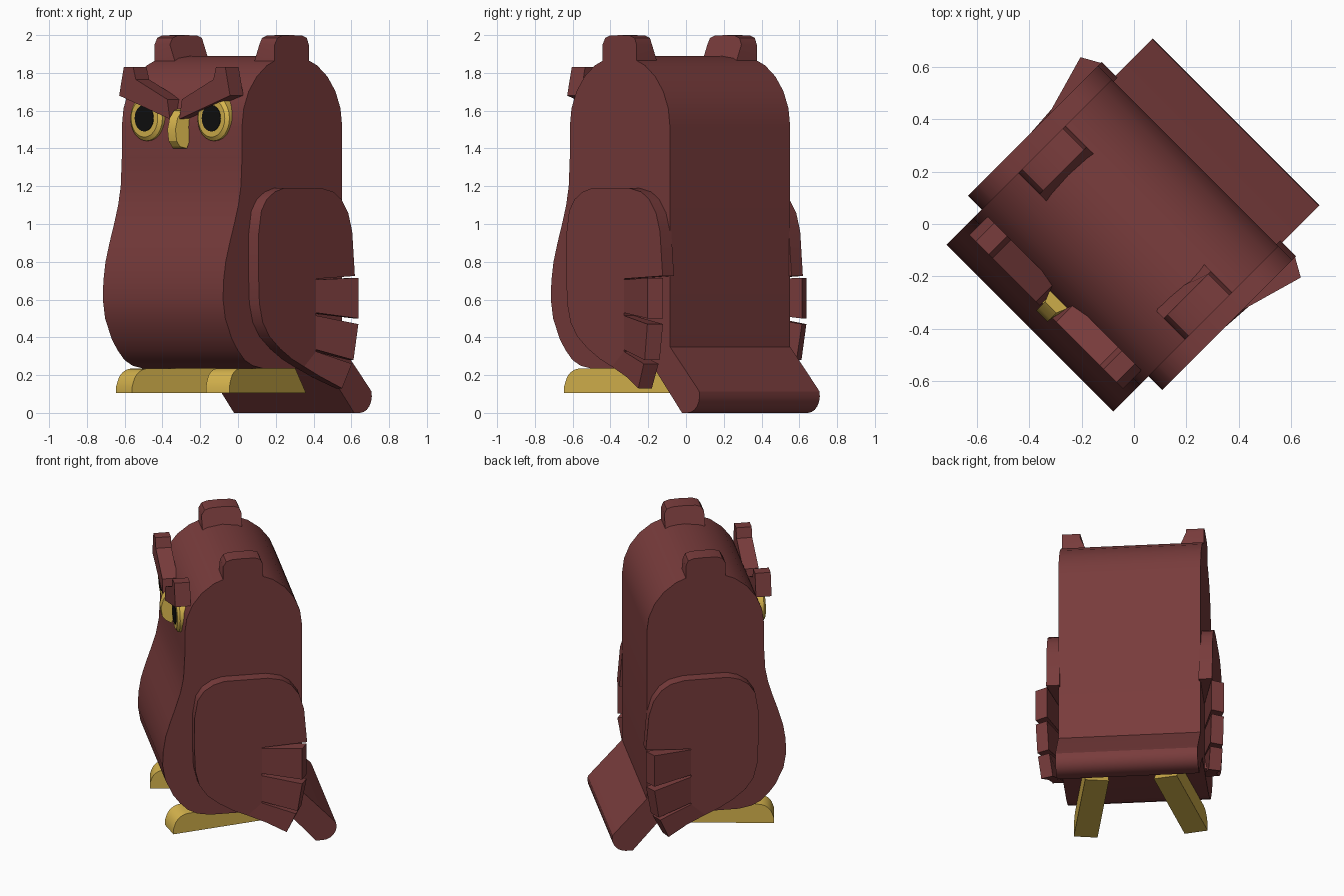
import bpy, bmesh, math
from mathutils import Matrix, Vector

if "Cube" in bpy.data.objects:
    bpy.data.objects.remove(bpy.data.objects["Cube"])

TURN = Matrix.Rotation(-math.pi / 4, 4, 'Z')  # the bird looks toward -x -y


def material(name, rgb):
    m = bpy.data.materials.new(name)
    m.use_nodes = True
    m.diffuse_color = (*rgb, 1)
    bsdf = m.node_tree.nodes["Principled BSDF"]
    bsdf.inputs["Base Color"].default_value = (*rgb, 1)
    return m


BROWN = material("red brown", (0.19, 0.045, 0.045))
YELLOW = material("golden yellow", (0.68, 0.46, 0.075))
BLACK = material("pupil black", (0.005, 0.005, 0.005))


def add_prism(bm, start, end):
    """Join two matching outlines into a closed solid."""
    a = [bm.verts.new(p) for p in start]
    b = [bm.verts.new(p) for p in end]
    bm.faces.new(a)
    bm.faces.new(b[::-1])
    for i in range(len(a)):
        j = (i + 1) % len(a)
        bm.faces.new((a[j], a[i], b[i], b[j]))


def finish(name, bm, mat, angle=30):
    bmesh.ops.recalc_face_normals(bm, faces=bm.faces[:])
    bm.transform(TURN)
    mesh = bpy.data.meshes.new(name)
    bm.to_mesh(mesh)
    bm.free()
    mesh.materials.append(mat)
    ob = bpy.data.objects.new(name, mesh)
    bpy.context.collection.objects.link(ob)
    bpy.ops.object.select_all(action='DESELECT')
    ob.select_set(True)
    bpy.context.view_layer.objects.active = ob
    bpy.ops.object.shade_smooth_by_angle(angle=math.radians(angle))
    return ob


def side_prism(name, outline, x0, x1, mat):
    """Extrude a (y, z) outline across x."""
    bm = bmesh.new()
    add_prism(bm, [(x0, y, z) for y, z in outline], [(x1, y, z) for y, z in outline])
    return finish(name, bm, mat)


def arc(cy, cz, r, a0, a1, n):
    angles = [math.radians(a0 + (a1 - a0) * i / n) for i in range(n + 1)]
    return [(cy + r * math.cos(a), cz + r * math.sin(a)) for a in angles]


# Body: domed top, waisted front, round belly
belly = [(-.42, 1.35), (-.428, 1.2), (-.447, 1.1), (-.478, 1.0), (-.512, .9),
         (-.542, .8), (-.558, .7), (-.562, .6), (-.545, .5), (-.495, .39),
         (-.45, .33), (-.4, .28), (-.34, .25), (-.26, .235)]
body = arc(-.045, 1.515, .375, 0, 180, 12) + belly + [(.22, .235), (.33, .35)]
side_prism("body", body, -.45, .45, BROWN)

# Tail: sloping slab with a round end
tail = [(.22, .46), (.33, .35), (.535, .13)] + arc(.462, .09, .09, 15, -90, 6)
side_prism("tail", tail + [(.42, 0), (.2, .25)], -.45, .45, BROWN)

# Beak: hooked, narrower at the front
beak = [(-.4, 1.61), (-.45, 1.6), (-.482, 1.56), (-.498, 1.5), (-.49, 1.44),
        (-.465, 1.41), (-.435, 1.4), (-.4, 1.47)]
bm = bmesh.new()
half = [.052 if y > -.44 else .03 for y, z in beak]
add_prism(bm, [(-w, y, z) for w, (y, z) in zip(half, beak)],
          [(w, y, z) for w, (y, z) in zip(half, beak)])
finish("beak", bm, YELLOW)


def eye_disc(name, x, y_back, y_front, r_back, r_front, mat):
    bm = bmesh.new()
    bmesh.ops.create_cone(bm, cap_ends=True, segments=24, radius1=r_back,
                          radius2=r_front, depth=y_back - y_front)
    bm.transform(Matrix.Translation(Vector((x, (y_back + y_front) / 2, 1.56)))
                 @ Matrix.Rotation(math.pi / 2, 4, 'X'))
    finish(name, bm, mat)


def foot(name, s):
    """Splayed foot with a round toe."""
    profile = [(0, .105), (0, .14)] + arc(.1, .14, .095, 165, 90, 6)
    profile += [(.62, .235), (.72, .105)]
    along = Vector((-.186 * s, .982))

    def edge(x, y):
        corner = Vector((x * s, y))
        return [(*(corner + along * d), z) for d, z in profile]

    bm = bmesh.new()
    add_prism(bm, edge(.276, -.516), edge(.424, -.488))
    finish(name, bm, YELLOW)


def wing(name, s):
    """Flat plate with three feathers that flare outward."""
    plate = [(.06, .24), (-.03, .245), (-.12, .285), (-.21, .34), (-.29, .405),
             (-.34, .48), (-.365, .58), (-.372, .75), (-.37, .95), (-.35, 1.07),
             (-.31, 1.13), (-.25, 1.17), (-.18, 1.19), (.1, 1.19), (.19, 1.17),
             (.25, 1.13), (.3, 1.06), (.33, .96), (.35, .725), (.06, .71)]
    feathers = [
        [(.06, .705), (.06, .53), (.32, .5), (.32, .715)],
        [(.06, .515), (.06, .335), (.29, .28), (.32, .47)],
        [(.06, .325), (-.03, .245), (.09, .19), (.22, .13), (.28, .26)],
    ]
    bm = bmesh.new()
    add_prism(bm, [(.44 * s, y, z) for y, z in plate], [(.525 * s, y, z) for y, z in plate])
    for f in feathers:
        flare = [max(0, y - .06) * .27 for y, z in f]
        add_prism(bm, [((.45 + k) * s, y + k * .4, z) for k, (y, z) in zip(flare, f)],
                  [((.525 + k) * s, y - k * .2, z) for k, (y, z) in zip(flare, f)])
    finish(name, bm, BROWN)


for side, s in (("left", 1), ("right", -1)):
    # Eyes
    eye_disc(side + "_eye_rim", .251 * s, -.36, -.435, .12, .12, YELLOW)
    eye_disc(side + "_eye_face", .251 * s, -.435, -.45, .12, .1, YELLOW)
    eye_disc(side + "_pupil", .251 * s, -.449, -.453, .07, .07, BLACK)

    # Angry brow with a raised outer end
    brow = [(.035, 1.555), (.055, 1.66), (.29, 1.765), (.31, 1.83), (.38, 1.83), (.415, 1.68)]
    bm = bmesh.new()
    add_prism(bm, [(x * s, -.475, z) for x, z in brow], [(x * s, -.375, z) for x, z in brow])
    finish(side + "_brow", bm, BROWN)

    # Ear tuft: sloped inner face, softly rounded top
    ear = [(-.175, 1.75), (-.175, 1.95), (-.155, 1.985), (-.12, 1.997), (-.045, 2.0),
           (.03, 1.997), (.065, 1.985), (.08, 1.95), (.08, 1.75)]
    bm = bmesh.new()
    add_prism(bm, [(.45 * s, y, z) for y, z in ear],
              [((.335 if z > 1.8 else .25) * s, y, z) for y, z in ear])
    finish(side + "_ear", bm, BROWN)

    wing(side + "_wing", s)
    foot(side + "_foot", s)
